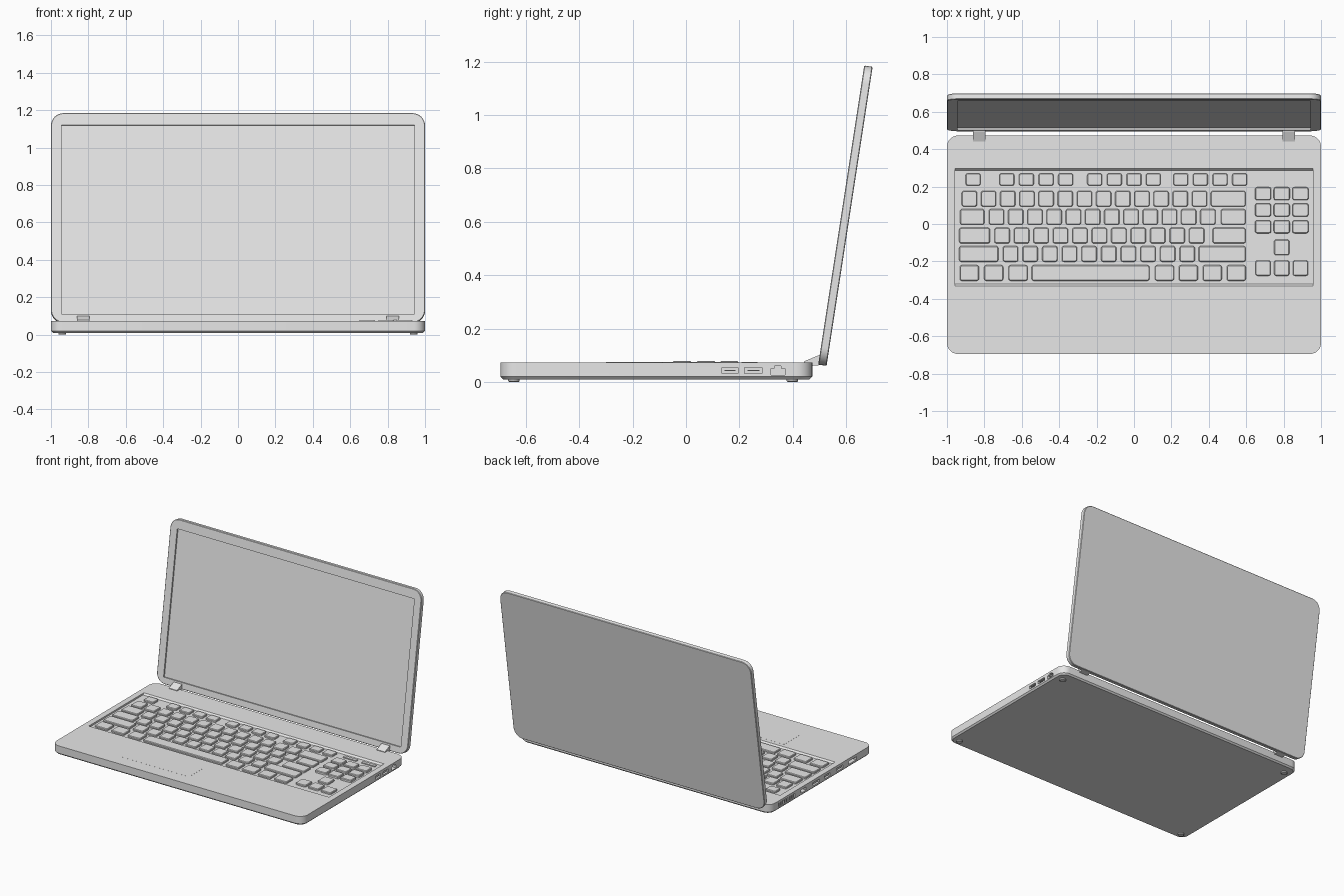
import bpy, bmesh, math

cube = bpy.data.objects.get("Cube")
if cube:
    bpy.data.objects.remove(cube, do_unlink=True)

grey = bpy.data.materials.new("light_grey")
grey.use_nodes = True
grey.diffuse_color = (0.8, 0.8, 0.8, 1)
grey.node_tree.nodes["Principled BSDF"].inputs["Base Color"].default_value = (0.8, 0.8, 0.8, 1)


def slab(bm, x0, x1, y0, y1, r, layers, seg=8):
    """Rounded rectangle lofted through (z, inset) layers."""
    rings = []
    for z, inset in layers:
        rr = max(r - inset, 0.0015)
        ring = []
        corners = ((x1, y1, -1, -1), (x0, y1, 1, -1), (x0, y0, 1, 1), (x1, y0, -1, 1))
        for q, (cx, cy, sx, sy) in enumerate(corners):
            for i in range(seg + 1):
                a = math.pi / 2 * (q + i / seg)
                ring.append(bm.verts.new((cx + sx * (inset + rr) + rr * math.cos(a),
                                          cy + sy * (inset + rr) + rr * math.sin(a), z)))
        rings.append(ring)
    n = len(rings[0])
    for lo, hi in zip(rings, rings[1:]):
        for i in range(n):
            j = (i + 1) % n
            bm.faces.new((lo[i], lo[j], hi[j], hi[i]))
    bm.faces.new(rings[0][::-1])
    bm.faces.new(rings[-1])


def box(bm, x0, x1, y0, y1, z0, z1, top_grow=0.0):
    """Box whose top may flare outwards in y."""
    c = [bm.verts.new((x, y + (g if z == z1 else 0), z))
         for z in (z0, z1)
         for x, y, g in ((x0, y0, -top_grow), (x1, y0, -top_grow), (x1, y1, top_grow), (x0, y1, top_grow))]
    for f in ((3, 2, 1, 0), (4, 5, 6, 7), (0, 1, 5, 4), (1, 2, 6, 5), (2, 3, 7, 6), (3, 0, 4, 7)):
        bm.faces.new([c[i] for i in f])


def finish(name, bm):
    bmesh.ops.recalc_face_normals(bm, faces=bm.faces[:])
    me = bpy.data.meshes.new(name)
    bm.to_mesh(me)
    bm.free()
    me.materials.append(grey)
    ob = bpy.data.objects.new(name, me)
    bpy.context.collection.objects.link(ob)
    return ob


def activate(ob):
    bpy.ops.object.select_all(action='DESELECT')
    ob.select_set(True)
    bpy.context.view_layer.objects.active = ob


def smooth(ob):
    activate(ob)
    bpy.ops.object.shade_smooth_by_angle(angle=math.radians(30))


def carve(ob, cutter):
    cutter.hide_render = True
    mod = ob.modifiers.new("carve", 'BOOLEAN')
    mod.operation = 'DIFFERENCE'
    mod.solver = 'EXACT'
    mod.use_self = True
    mod.object = cutter
    activate(ob)
    bpy.ops.object.modifier_apply(modifier=mod.name)
    bpy.data.objects.remove(cutter, do_unlink=True)


TOP, FLOOR = 0.073, 0.061

# Base with chamfered underside
bm = bmesh.new()
slab(bm, -1, 1, -0.695, 0.473, 0.06, [(0.010, 0.010), (0.020, 0), (TOP, 0)])
base = finish("base", bm)

# Keyboard well and side ports cut from the base
bm = bmesh.new()
box(bm, -0.957, 0.957, -0.32, 0.285, FLOOR, TOP + 0.012, 0.022)
for y0, y1 in ((0.135, 0.195), (0.22, 0.285)):
    box(bm, 0.965, 1.02, y0, y1, 0.032, 0.054)
box(bm, 0.965, 1.02, 0.318, 0.37, 0.026, 0.050)
box(bm, 0.965, 1.02, 0.332, 0.356, 0.045, 0.059)
for i in range(8):
    y = 0.19 + i * 0.025
    box(bm, -1.02, -0.975, y, y + 0.013, 0.028, 0.057)
for y0, y1 in ((0.06, 0.12), (-0.09, -0.02), (-0.21, -0.15), (-0.36, -0.29), (-0.51, -0.42)):
    box(bm, -1.02, -0.965, y0, y1, 0.032, 0.054)
carve(base, finish("base_cutter", bm))
smooth(base)

# Tongues inside the ports
bm = bmesh.new()
for y0, y1 in ((0.145, 0.185), (0.23, 0.275)):
    box(bm, 0.96, 0.996, y0, y1, 0.041, 0.045)
for y0, y1 in ((-0.08, -0.03), (-0.20, -0.16), (-0.35, -0.30)):
    box(bm, -0.996, -0.96, y0, y1, 0.041, 0.045)
finish("port_tongues", bm)


def key(bm, cx, cy, w, d, top):
    slab(bm, cx - w / 2, cx + w / 2, cy - d / 2, cy + d / 2, 0.012,
         [(FLOOR - 0.002, 0), (top - 0.004, 0), (top, 0.004)], 3)


# Main keyboard rows: evenly pitched keys plus wide end keys
bm = bmesh.new()
for x in (-0.86, -0.68, -0.575, -0.47, -0.365, -0.21, -0.105, 0, 0.103, 0.25, 0.355, 0.46, 0.565):
    key(bm, x, 0.238, 0.08, 0.066, TOP + 0.001)
rows = [  # y, first centre, last centre, count, wide keys (start, end)
    (0.135, -0.88, 0.35, 13, [(0.41, 0.597)]),
    (0.038, -0.735, 0.395, 12, [(-0.93, -0.80), (0.465, 0.597)]),
    (-0.062, -0.705, 0.335, 11, [(-0.935, -0.77), (0.42, 0.597)]),
    (-0.16, -0.66, 0.285, 10, [(-0.935, -0.725), (0.345, 0.597)]),
    (-0.262, -0.88, -0.62, 3, [(-0.547, 0.083)]),
    (-0.262, 0.163, 0.547, 4, []),
]
for y, first, last, count, wide in rows:
    w = 0.102 if y < -0.2 else 0.082
    for i in range(count):
        key(bm, first + (last - first) * i / (count - 1), y, w, 0.084, TOP + 0.001)
    for a, b in wide:
        key(bm, (a + b) / 2, y, b - a, 0.084, TOP + 0.001)
smooth(finish("keyboard_keys", bm))

# Number pad and arrow keys
bm = bmesh.new()
cols = (0.69, 0.79, 0.89)
for x in cols:
    for y in (0.162, 0.075, -0.015):
        key(bm, x, y, 0.086, 0.07, TOP + 0.005)
    key(bm, x, -0.236, 0.082, 0.082, TOP + 0.001)
key(bm, 0.79, -0.125, 0.082, 0.084, TOP + 0.001)
smooth(finish("number_keys", bm))

# Indicator bars above the number pad
bm = bmesh.new()
for x in (0.72, 0.868):
    box(bm, x - 0.053, x + 0.053, 0.24, 0.262, FLOOR - 0.002, FLOOR + 0.007)
finish("indicator_bars", bm)

# Touchpad, almost flush with the palm rest
bm = bmesh.new()
slab(bm, -0.53, 0.03, -0.60, -0.36, 0.01, [(TOP - 0.003, 0), (TOP + 0.0004, 0)], 3)
finish("touchpad", bm)

# Feet
bm = bmesh.new()
for x in (-0.94, 0.94):
    for y in (-0.645, 0.398):
        slab(bm, x - 0.021, x + 0.021, y - 0.021, y + 0.021, 0.021, [(0, 0.003), (0.003, 0), (0.015, 0)], 5)
smooth(finish("feet", bm))

# Lid, modelled flat with its front facing up, then tilted open
bm = bmesh.new()
slab(bm, -1, 1, 0, 1.133, 0.068, [(-0.032, 0.003), (-0.029, 0), (-0.003, 0), (0, 0.003)])
lid = finish("lid", bm)
bm = bmesh.new()
box(bm, -0.945, 0.945, 0.046, 1.067, -0.011, 0.02)
carve(lid, finish("screen_cutter", bm))
lid.location = (0, 0.495, 0.065)
lid.rotation_euler.x = math.radians(90 - 8.75)
smooth(lid)

# Hinges: a wedge profile extruded sideways
profile = [(0.442, 0.070), (0.442, 0.077), (0.495, 0.099), (0.512, 0.099), (0.512, 0.064), (0.470, 0.060)]
for side, name in ((1, "left_hinge"), (-1, "right_hinge")):
    bm = bmesh.new()
    ends = [[bm.verts.new((side * 0.828 + dx, y, z)) for y, z in profile] for dx in (-0.033, 0.033)]
    bm.faces.new(ends[0])
    bm.faces.new(ends[1][::-1])
    for i in range(len(profile)):
        j = (i + 1) % len(profile)
        bm.faces.new((ends[0][i], ends[1][i], ends[1][j], ends[0][j]))
    finish(name, bm)
